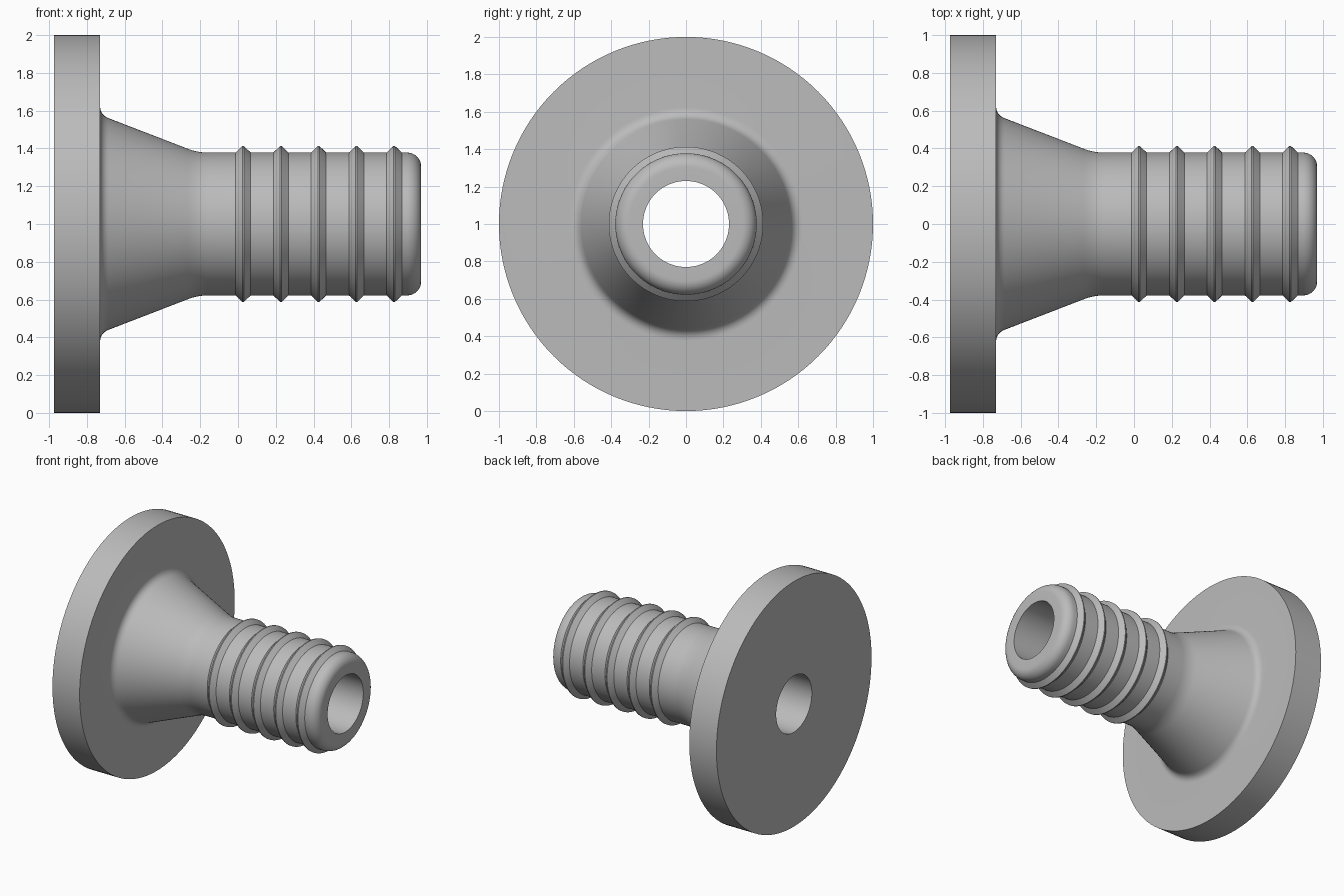
import bpy
import bmesh
from math import radians
from mathutils import Vector, Matrix

default = bpy.data.objects.get("Cube")
if default:
    bpy.data.objects.remove(default)

grey = bpy.data.materials.new("plain grey")
grey.use_nodes = True
colour = (0.5, 0.5, 0.5, 1)
grey.diffuse_color = colour
grey.node_tree.nodes["Principled BSDF"].inputs["Base Color"].default_value = colour

SEGMENTS = 128
BACK, FLANGE, TIP = -0.975, -0.73, 0.97
BORE, BODY, RIB = 0.23, 0.378, 0.413


def rounded(start, corner, end, steps=8):
    """Smooth curve from start to end, pulled towards the corner."""
    a, b, c = Vector(start), Vector(corner), Vector(end)
    return [tuple(a.lerp(b, i / steps).lerp(b.lerp(c, i / steps), i / steps))
            for i in range(steps + 1)]


def quarter(centre, radius, steps=10):
    """Quarter round from the outer wall to the end face."""
    v = Vector((0, radius))
    return [tuple(Vector(centre) + Matrix.Rotation(-radians(90 * i / steps), 2) @ v)
            for i in range(steps + 1)]


def lathe(name, profile):
    """Turn a closed (x, radius) profile around the x axis."""
    bm = bmesh.new()
    verts = [bm.verts.new((x, 0, r)) for x, r in profile]
    edges = [bm.edges.new((verts[i - 1], verts[i])) for i in range(len(verts))]
    bmesh.ops.spin(bm, geom=verts + edges, cent=(0, 0, 0), axis=(1, 0, 0),
                   angle=radians(360), steps=SEGMENTS, use_merge=True)
    bmesh.ops.remove_doubles(bm, verts=bm.verts, dist=0.0001)
    bmesh.ops.recalc_face_normals(bm, faces=bm.faces)
    mesh = bpy.data.meshes.new(name)
    bm.to_mesh(mesh)
    bm.free()
    mesh.materials.append(grey)
    obj = bpy.data.objects.new(name, mesh)
    obj.location.z = 1
    bpy.context.collection.objects.link(obj)
    bpy.context.view_layer.objects.active = obj
    obj.select_set(True)
    bpy.ops.object.shade_smooth_by_angle(angle=radians(30))
    obj.select_set(False)
    return obj


# Flange, then the cone blended into it and into the tube
profile = [(BACK, BORE), (BACK, 1), (FLANGE, 1)]
profile += rounded((FLANGE, 0.625), (FLANGE, 0.578), (-0.685, 0.56))
profile += rounded((-0.27, 0.4), (-0.215, BODY), (-0.16, BODY))

# Evenly spaced pointed ribs
for i in range(5):
    x = 0.027 + 0.2 * i
    profile += [(x - 0.04, BODY), (x - 0.004, RIB), (x + 0.004, RIB), (x + 0.04, BODY)]

# Rounded tip, closing back along the bore
profile += quarter((TIP - 0.075, BODY - 0.075), 0.075)
profile += [(TIP, BORE)]

lathe("hose_fitting", profile)
